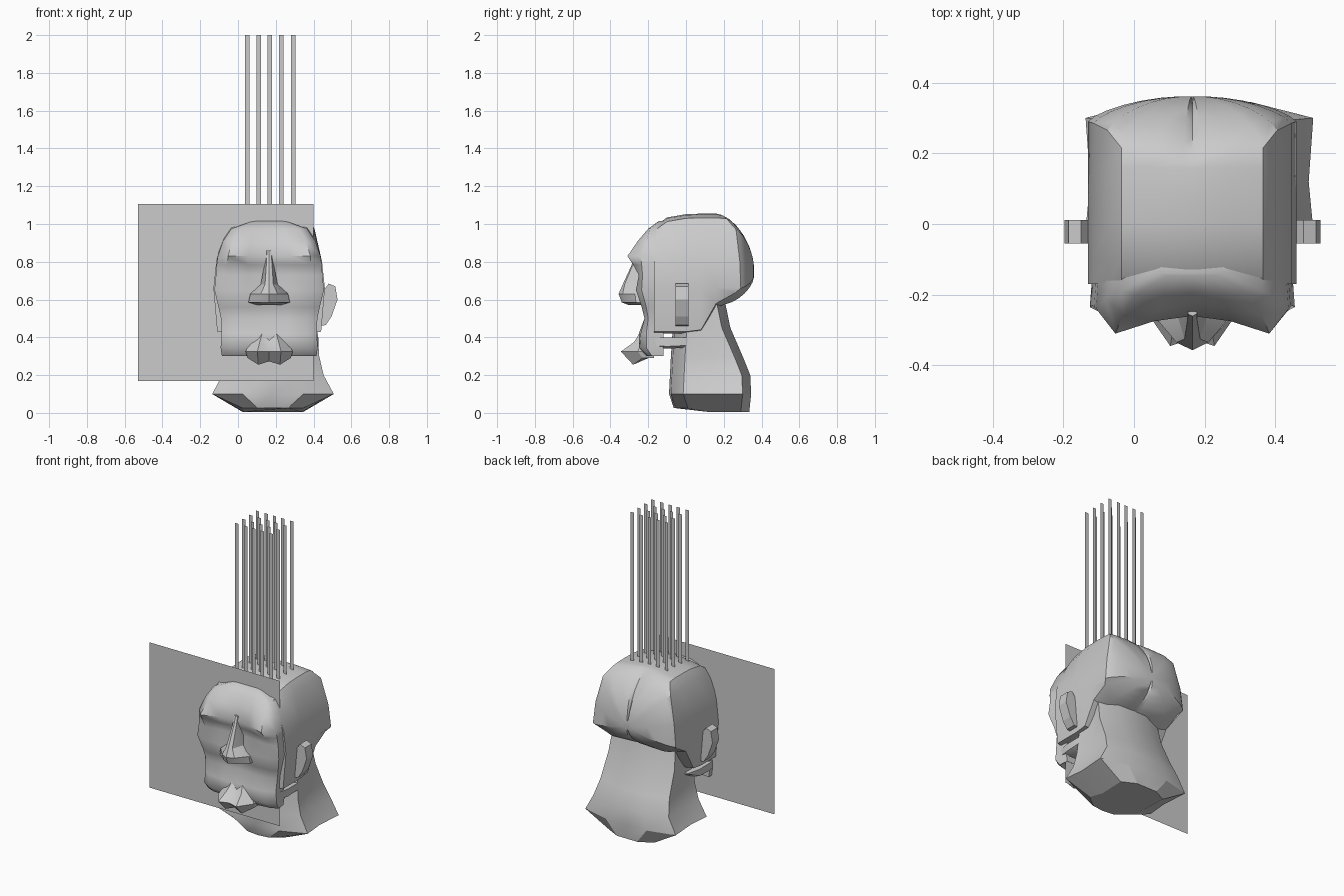
import bpy, bmesh, math

if "Cube" in bpy.data.objects:
    bpy.data.objects.remove(bpy.data.objects["Cube"])

CX = 0.165  # head centre line


def make(name, verts, faces, smooth=None, cx=CX):
    bm = bmesh.new()
    vs = [bm.verts.new((x + cx, y, z)) for x, y, z in verts]
    for f in faces:
        bm.faces.new([vs[i] for i in f])
    bmesh.ops.recalc_face_normals(bm, faces=bm.faces[:])
    me = bpy.data.meshes.new(name)
    bm.to_mesh(me)
    bm.free()
    ob = bpy.data.objects.new(name, me)
    bpy.context.collection.objects.link(ob)
    if smooth:
        bpy.ops.object.select_all(action='DESELECT')
        ob.select_set(True)
        bpy.context.view_layer.objects.active = ob
        bpy.ops.object.shade_smooth_by_angle(angle=math.radians(smooth))
    return ob


def loft(name, rings, smooth=None, cx=CX):
    n = len(rings[0])
    verts = [p for r in rings for p in r]
    faces = [(k * n + i, k * n + (i + 1) % n, (k + 1) * n + (i + 1) % n, (k + 1) * n + i)
             for k in range(len(rings) - 1) for i in range(n)]
    faces += [range(n), range((len(rings) - 1) * n, len(rings) * n)]
    return make(name, verts, faces, smooth, cx)


def mirror(half):
    # half ring starting and ending on the centre line
    return half + [(-x, y, z) for x, y, z in half[-2:0:-1]]


# Cranium: sections along y, then a domed back with a centre groove
def section(y, top, bot, lift=.06):
    return [(0, y, top), (.025, y, top), (.1, y, top - .005), (.2, y, top - .022), (.24, y, top - .08),
            (.28, y, .8), (.295, y, .66), (.275, y, bot + lift), (.2, y, bot), (.025, y, bot), (0, y, bot)]


rings = [mirror(section(*s)) for s in
         [(-.17, .985, .42, .01), (-.1, 1.035, .42, .01), (0, 1.052, .42, .01),
          (.08, 1.055, .43, .01), (.16, 1.055, .56, .02)]]
rim_y = [.18, .183, .195, .215, .265, .285, .29, .26, .21, .19, .19]
rim = mirror([(x, yy, z) for (x, _, z), yy in zip(section(0, 1.05, .575), rim_y)])
for t in (1, .93, .82, .66, .48, .3, .12):
    g = (1 - t * t) ** .75
    rings.append([(x * t, y + (.362 - y) * g - (.012 if x == 0 and t < 1 else 0), .74 + (z - .74) * t)
                  for x, y, z in rim])
loft("cranium", rings, 32)

# Neck with flared shoulders
neck = []
for z, w, yf, yb in [(.005, .16, -.065, .335), (.1, .322, -.09, .345), (.2, .268, -.085, .34),
                     (.3, .245, -.08, .3), (.45, .235, -.07, .235), (.62, .22, -.05, .2)]:
    zf = z + (.02 if z < .05 else 0)
    neck.append(mirror([(0, yf, zf), (w * .5, yf + .01, zf), (w, yf + .075, zf), (w * .96, .12, z),
                        (w, yb - .045, z), (w * .45, yb, z), (0, yb, z)]))
loft("neck", neck, 25, .185)

# Face mask: rows of depth values, mirrored, closed at the back
rows = [  # z, half width, depth at centre, inner, outer, edge
    (1.015, .09, -.145, -.145, -.145, -.14),
    (.975, .2, -.195, -.2, -.2, -.19),
    (.91, .245, -.225, -.24, -.255, -.21),
    (.83, .272, -.26, -.275, -.31, -.24),
    (.785, .278, -.245, -.255, -.28, -.235),
    (.73, .282, -.225, -.235, -.25, -.23),
    (.65, .29, -.25, -.265, -.265, -.235),
    (.56, .268, -.225, -.235, -.235, -.21),
    (.5, .255, -.215, -.22, -.22, -.2),
    (.42, .252, -.245, -.25, -.24, -.21),
    (.345, .257, -.255, -.25, -.245, -.21),
    (.3, .25, -.22, -.21, -.2, -.18),
    (.32, .24, -.14, -.14, -.14, -.14)]
mask = []
for z, w, a, b, c, d in rows:
    mask.append(mirror([(0, a, z), (w * .4, b, z), (w * .8, c, z), (w, d, z),
                        (w * .97, -.12, z), (0, -.12, z)]))
loft("face", mask, 50)

# Nose with flared nostrils
nose = []
for z, w, yw, m, ym, yt in [(.86, .02, -.22, .012, -.255, -.26), (.8, .022, -.24, .014, -.275, -.28),
                            (.68, .045, -.25, .022, -.325, -.335), (.63, .1, -.27, .045, -.335, -.357),
                            (.585, .11, -.265, .045, -.315, -.34), (.57, .06, -.23, .03, -.26, -.3)]:
    nose.append(mirror([(0, yt, z), (m, ym, z), (w, yw, z), (w, -.2, z), (0, -.2, z)]))
loft("nose", nose, 30)

# Protruding lips, notched at the centre
lips = []
for z, w, yw, yt, dz in [(.43, .07, -.2, -.24, 0), (.375, .1, -.235, -.275, 0), (.325, .125, -.255, -.345, 0),
                         (.255, .115, -.23, -.28, .018), (.29, .1, -.2, -.225, 0)]:
    lips.append(mirror([(0, yt + .02, z + dz), (w * .5, yt, z), (w, yw, z + dz * 2),
                        (w, -.17, z + dz * 2), (0, -.17, z + dz)]))
loft("lips", lips, 30)

# Jaw tray
jaw = []
for y, w, z0, z1 in [(-.19, .245, .345, .4), (-.1, .262, .34, .4), (0, .262, .345, .4), (.08, .235, .38, .395)]:
    jaw.append(mirror([(0, y, z1), (w, y, z1), (w, y, z0 + .012), (w * .88, y, z0), (0, y, z0)]))
loft("jaw", jaw, 30)

# Ears: one outline extruded along y, on both sides
outline = [(.27, .46), (.3, .465), (.33, .51), (.362, .6), (.35, .67), (.315, .685), (.29, .65), (.28, .58)]
for side, name in ((1, "ear_right"), (-1, "ear_left")):
    loft(name, [[(side * x, y, z) for x, z in outline] for y in (-.055, .012)])

# Flat panel through the face
make("panel", [(-.53, -.145, .17), (.4, -.145, .17), (.4, -.145, 1.105), (-.53, -.145, 1.105)],
     [(0, 1, 2, 3)], cx=0)

# Hair: grid of thin flat strips
verts, faces = [], []
for x in (.048, .11, .169, .228, .293):
    for y in (-.08, -.01, .06, .13):
        k = len(verts)
        verts += [(x - .012, y, 1.0), (x + .012, y, 1.0), (x + .012, y, 2), (x - .012, y, 2)]
        faces.append((k, k + 1, k + 2, k + 3))
make("hair_strips", verts, faces, cx=0)
